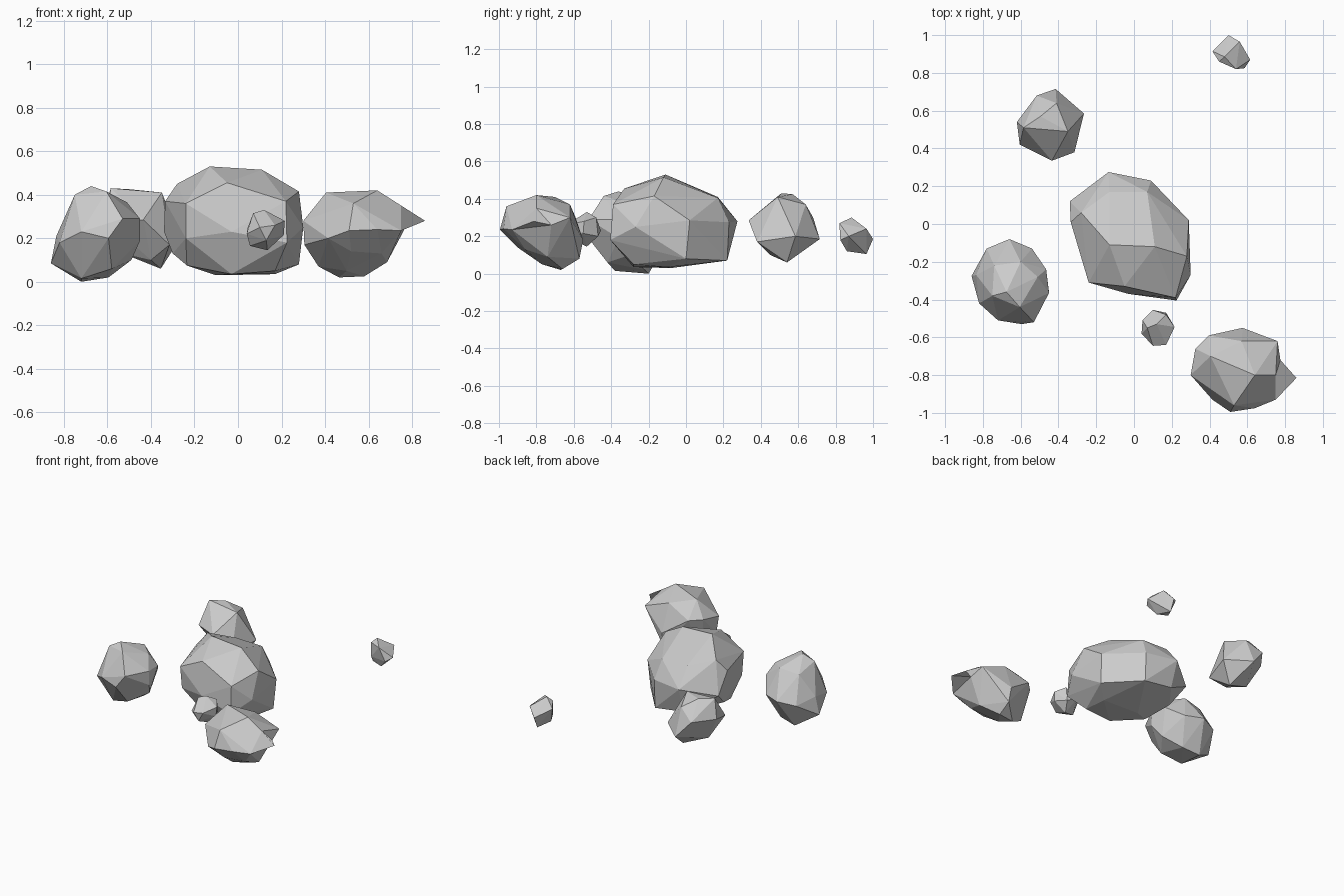
import bpy, bmesh, math
from mathutils import Vector


def rock(name, corners, spike=None):
    """Faceted boulder: convex hull of its main corners, optionally with one pulled-out spike."""
    bm = bmesh.new()
    for c in corners:
        bm.verts.new(c)
    hull = bmesh.ops.convex_hull(bm, input=bm.verts[:])
    inside = {g for g in hull["geom_interior"] + hull["geom_unused"] if isinstance(g, bmesh.types.BMVert)}
    bmesh.ops.delete(bm, geom=list(inside), context='VERTS')
    bmesh.ops.recalc_face_normals(bm, faces=bm.faces[:])
    if spike:
        tip = Vector(spike)
        face = min(bm.faces, key=lambda f: (f.calc_center_median() - tip).length)
        poked = bmesh.ops.poke(bm, faces=[face])
        poked["verts"][0].co = tip
    # merge nearly flat triangles into larger facets
    bmesh.ops.dissolve_limit(bm, angle_limit=math.radians(4), verts=bm.verts[:], edges=bm.edges[:])
    mesh = bpy.data.meshes.new(name)
    bm.to_mesh(mesh)
    bm.free()
    bpy.context.collection.objects.link(bpy.data.objects.new(name, mesh))


# Central large boulder
rock("large_boulder", [
    (-.13, -.11, .53), (.11, -.12, .515), (.28, -.17, .415), (.22, -.39, .37), (.225, -.405, .18),
    (-.05, -.33, .455), (-.03, -.37, .23), (-.24, -.31, .36), (-.24, -.29, .2), (-.335, .01, .37),
    (-.34, .12, .23), (-.28, .06, .45), (-.135, .275, .28), (.09, .23, .275), (.09, .22, .07),
    (-.13, .22, .1), (.07, .17, .405), (-.13, .17, .41), (.29, .02, .285), (.28, 0, .08),
    (.3, -.27, .25), (.17, -.1, .035), (-.1, -.08, .03), (.17, -.28, .05), (-.03, -.28, .035),
    (-.235, -.17, .075), (-.3, 0, .13)])

# Spiked boulder, front right
rock("spiked_boulder", [
    (.64, -.8, .42), (.405, -.7, .41), (.51, -.995, .235), (.64, -.975, .24), (.53, -.96, .36),
    (.75, -.93, .235), (.75, -.8, .35), (.775, -.72, .26), (.76, -.62, .3), (.575, -.55, .18),
    (.395, -.59, .3), (.325, -.66, .3), (.3, -.8, .28), (.305, -.78, .17), (.415, -.93, .2),
    (.37, -.7, .07), (.465, -.67, .02), (.58, -.66, .025), (.685, -.74, .09), (.58, -.57, .08),
    (.57, -.62, .37), (.52, -.9, .14), (.5, -.77, .05), (.66, -.86, .13)], spike=(.86, -.815, .28))

# Rounded boulder, left
rock("round_boulder", [
    (-.675, -.36, .44), (-.605, -.44, .415), (-.75, -.38, .4), (-.51, -.28, .365), (-.6, -.2, .38),
    (-.74, -.22, .36), (-.72, -.51, .23), (-.595, -.53, .2), (-.53, -.52, .29), (-.45, -.365, .29),
    (-.465, -.24, .28), (-.45, -.36, .19), (-.49, -.3, .1), (-.54, -.13, .2), (-.66, -.08, .2),
    (-.78, -.13, .18), (-.86, -.275, .085), (-.835, -.27, .21), (-.82, -.42, .18), (-.72, -.2, 0),
    (-.72, -.38, .015), (-.595, -.22, .02), (-.58, -.42, .06)])

# Medium rock, back left
rock("back_rock", [
    (-.585, .51, .43), (-.495, .57, .425), (-.35, .49, .41), (-.435, .335, .285), (-.605, .42, .28),
    (-.62, .54, .3), (-.515, .68, .3), (-.415, .715, .185), (-.265, .585, .2), (-.315, .38, .17),
    (-.355, .54, .06), (-.53, .5, .13), (-.41, .64, .37), (-.4, .45, .1)])

# Pebble, front
rock("front_pebble", [
    (.12, -.53, .33), (.07, -.55, .315), (.17, -.48, .3), (.215, -.545, .28), (.21, -.55, .215),
    (.17, -.64, .26), (.1, -.645, .25), (.13, -.63, .19), (.04, -.58, .22), (.045, -.51, .25),
    (.1, -.455, .23), (.17, -.47, .2), (.135, -.53, .145), (.055, -.55, .165)])

# Pebble, far back
rock("back_pebble", [
    (.48, .885, .3), (.54, .82, .27), (.585, .825, .18), (.615, .87, .2), (.56, .965, .24),
    (.5, 1, .185), (.415, .915, .24), (.45, .86, .17), (.5, .965, .105), (.53, .86, .12),
    (.45, .86, .27), (.45, .88, .13)])
